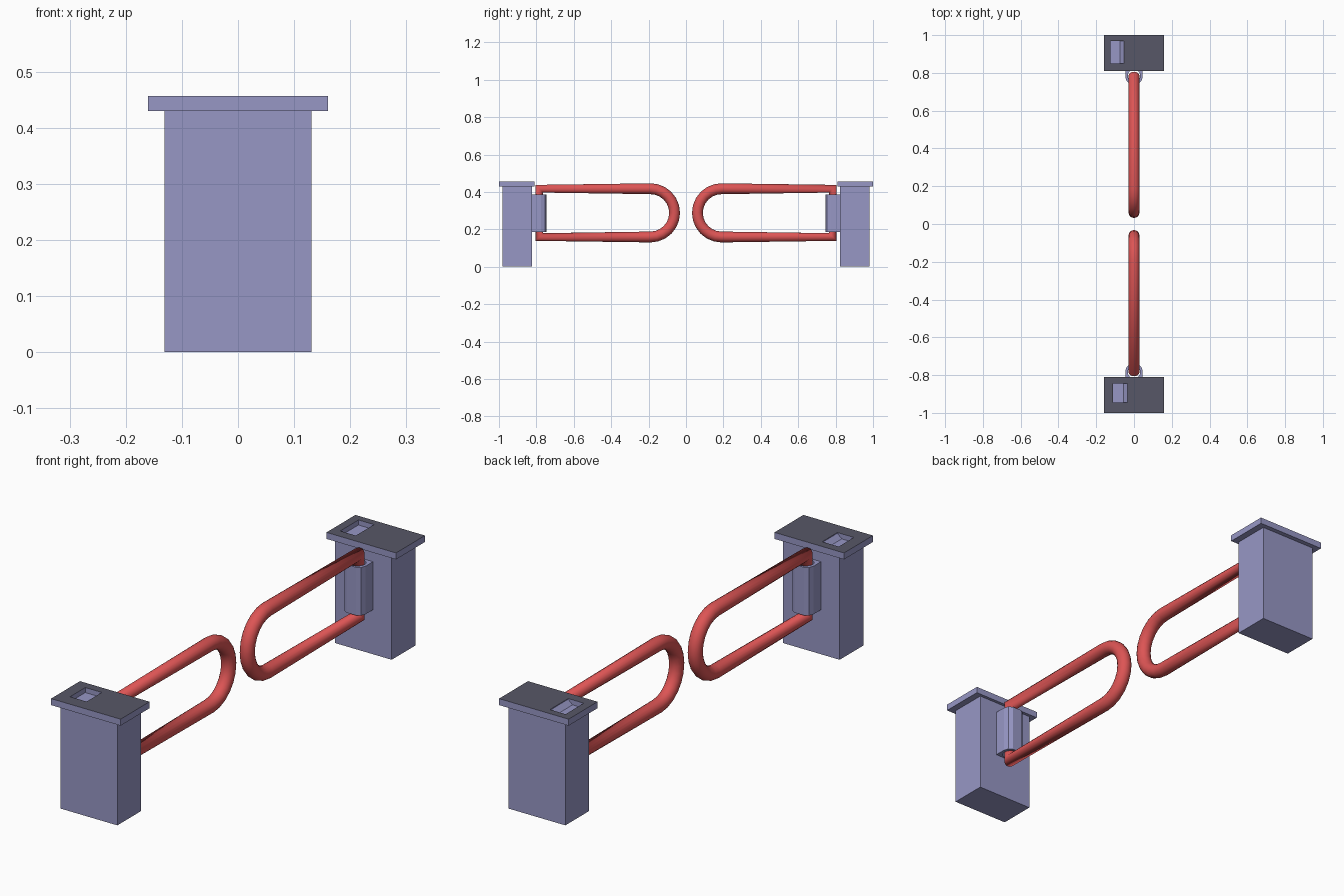
import bpy, bmesh, math
from mathutils import Vector

if "Cube" in bpy.data.objects:
    bpy.data.objects.remove(bpy.data.objects["Cube"])


def material(name, rgb):
    m = bpy.data.materials.new(name)
    m.diffuse_color = (*rgb, 1)
    m.use_nodes = True
    m.node_tree.nodes["Principled BSDF"].inputs["Base Color"].default_value = m.diffuse_color
    return m


BODY = material("blue grey", (0.31, 0.31, 0.56))
TOP = material("dark slate", (0.095, 0.095, 0.135))
RED = material("red", (0.72, 0.09, 0.09))


def finish(bm, name, mats, smooth=False):
    bmesh.ops.recalc_face_normals(bm, faces=bm.faces)
    for f in bm.faces:
        f.smooth = smooth
    me = bpy.data.meshes.new(name)
    bm.to_mesh(me)
    bm.free()
    for m in mats:
        me.materials.append(m)
    ob = bpy.data.objects.new(name, me)
    bpy.context.collection.objects.link(ob)
    return ob


def prism(name, bottom, offset, mats):
    """Extrude a closed outline of 3D points along an offset."""
    bm = bmesh.new()
    face = bm.faces.new([bm.verts.new(p) for p in bottom])
    ext = bmesh.ops.extrude_face_region(bm, geom=[face])
    bmesh.ops.translate(bm, vec=offset,
                        verts=[v for v in ext["geom"] if isinstance(v, bmesh.types.BMVert)])
    return finish(bm, name, mats)


def box(name, x, y0, y1, z0, z1, mats):
    return prism(name, [(-x, y0, z0), (x, y0, z0), (x, y1, z0), (-x, y1, z0)],
                 (0, 0, z1 - z0), mats)


def cut(ob, cutter):
    """Apply a boolean cut and remove the cutter."""
    mod = ob.modifiers.new("cut", "BOOLEAN")
    mod.operation = "DIFFERENCE"
    mod.solver = "EXACT"
    mod.object = cutter
    cutter.hide_render = True
    dg = bpy.context.evaluated_depsgraph_get()
    me = bpy.data.meshes.new_from_object(ob.evaluated_get(dg))
    ob.modifiers.clear()
    ob.data = me
    bpy.data.objects.remove(cutter)


def loop_arm(name, s):
    """Closed U-shaped tube: square corners at the hinge, round at the middle."""
    r, sides, zc, rad, yc, yh = 0.029, 16, 0.288, 0.129, 0.19, 0.785
    path = [Vector((0, yh, zc - rad))]
    for i in range(13):
        a = -math.pi / 2 - math.pi * i / 12
        path.append(Vector((0, yc + rad * math.cos(a), zc + rad * math.sin(a))))
    path.append(Vector((0, yh, zc + rad)))
    bm = bmesh.new()
    rings = []
    n = len(path)
    for i, p in enumerate(path):
        t = (p - path[i - 1]).normalized() + (path[(i + 1) % n] - p).normalized()
        t.normalize()
        side = Vector((0, -t.z, t.y))
        ring = []
        for k in range(sides):
            a = 2 * math.pi * k / sides
            v = p + r * (Vector((1, 0, 0)) * math.cos(a) + side * math.sin(a))
            ring.append(bm.verts.new((v.x, v.y * s, v.z)))
        rings.append(ring)
    for i in range(n):
        a, b = rings[i], rings[(i + 1) % n]
        for k in range(sides):
            j = (k + 1) % sides
            bm.faces.new((a[k], a[j], b[j], b[k]))
    return finish(bm, name, [RED], True)


for s, label in ((-1, "front"), (1, "back")):
    # post
    box(label + "_post", 0.131, s * 0.823, s * 0.98, 0, 0.43, [BODY])

    # cap with dark top and a recessed slot
    top = 0.457
    cap = box(label + "_post_cap", 0.16, s * 0.81, s * 1.0, 0.43, top, [BODY, TOP])
    for f in cap.data.polygons:
        f.material_index = int(f.normal.z > 0.9)
    x0, x1, y0, y1 = (-0.125, -0.053, 0.85, 0.97) if s > 0 else (-0.111, -0.035, -0.945, -0.845)
    outline = [(x0, y0, top + 0.02), (x0, y0, top - 0.021), (x1 - 0.02, y0, top - 0.021),
               (x1, y0, top - 0.003), (x1, y0, top + 0.02)]
    cut(cap, prism("slot_cutter", outline, (0, y1 - y0, 0), [BODY]))

    # hinge bracket with rounded front edges and a bore for the pin
    half = [(0.045, 0.83), (0.045, 0.775), (0.038, 0.755), (0.022, 0.745)]
    prof = half + [(-x, y) for x, y in reversed(half)]
    bracket = prism(label + "_hinge_bracket", [(x, s * y, 0.185) for x, y in prof],
                    (0, 0, 0.2), [BODY])
    ring = [(0.033 * math.cos(a), s * 0.785 + 0.033 * math.sin(a), 0.1)
            for a in (2 * math.pi * i / 16 for i in range(16))]
    cut(bracket, prism("bore_cutter", ring, (0, 0, 0.4), [BODY]))

    # swinging barrier arm
    loop_arm(label + "_barrier_loop", s)
